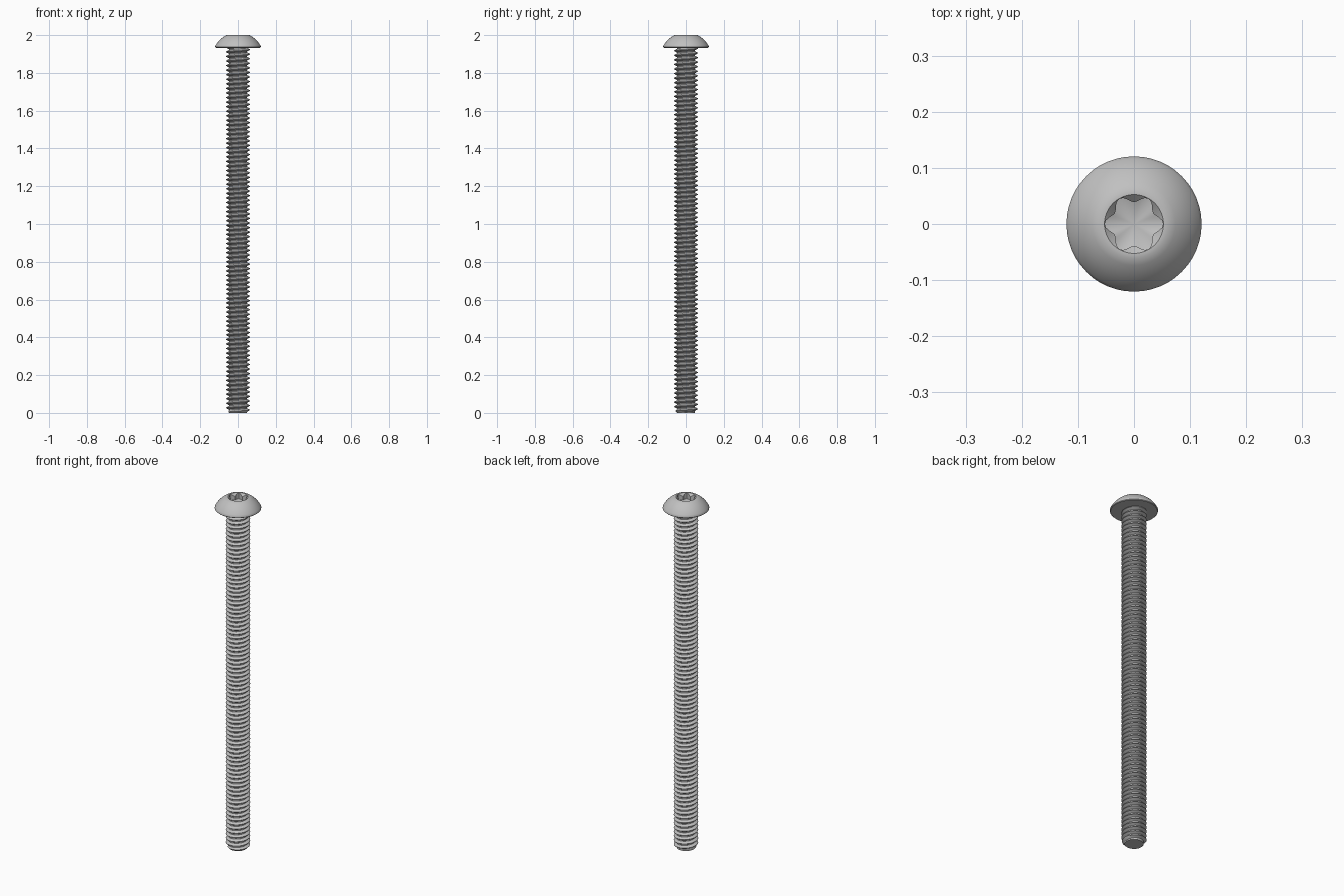
import bpy
import bmesh
from math import sin, cos, pi, radians, sqrt

cube = bpy.data.objects.get("Cube")
if cube:
    bpy.data.objects.remove(cube, do_unlink=True)

TOP, SEAT = 2.0, 1.933          # head top and underside heights
HEAD_R, FLAT_R = 0.1205, 0.061  # rim and flat crown radii
MAJOR, MINOR, PITCH = 0.0634, 0.0488, 0.02416
SEG = 48

steel = bpy.data.materials.new("plain steel")
steel.use_nodes = True
grey = (0.53, 0.53, 0.53, 1)
steel.diffuse_color = grey
steel.node_tree.nodes["Principled BSDF"].inputs["Base Color"].default_value = grey


def finish(bm, name):
    bmesh.ops.recalc_face_normals(bm, faces=bm.faces)
    mesh = bpy.data.meshes.new(name)
    bm.to_mesh(mesh)
    bm.free()
    mesh.materials.append(steel)
    obj = bpy.data.objects.new(name, mesh)
    bpy.context.collection.objects.link(obj)
    bpy.ops.object.select_all(action="DESELECT")
    obj.select_set(True)
    bpy.context.view_layer.objects.active = obj
    bpy.ops.object.shade_smooth_by_angle(angle=radians(30))
    return obj


# Head: stacked rings from the underside, over the dome, into the six-lobed socket
SOCKET_R, WAIST_R = 0.052, 0.039


def lobe(a):
    return (SOCKET_R + WAIST_R) / 2 + (SOCKET_R - WAIST_R) / 2 * cos(6 * a)


def circle(r, z):
    return lambda a: (r, z)


rim_z = SEAT + 0.009
drop = TOP - rim_z
below = (HEAD_R**2 - FLAT_R**2 - drop**2) / (2 * drop)   # dome centre below the rim
dome_r = sqrt(HEAD_R**2 + below**2)
rings = [circle(HEAD_R - 0.003, SEAT), circle(HEAD_R, SEAT + 0.003)]
for i in range(9):
    z = rim_z + drop * i / 8
    rings.append(circle(sqrt(dome_r**2 - (z - rim_z + below)**2), z))
rings += [circle(SOCKET_R + 0.0005, TOP),
          lambda a: (lobe(a), TOP - (SOCKET_R + 0.0005 - lobe(a)) * 1.0),
          lambda a: (lobe(a), TOP - 0.035)]

bm = bmesh.new()
loops = []
for ring in rings:
    loop = []
    for k in range(SEG):
        a = 2 * pi * k / SEG
        r, z = ring(a)
        loop.append(bm.verts.new((r * cos(a), r * sin(a), z)))
    loops.append(loop)
for lo, hi in zip(loops, loops[1:]):
    for k in range(SEG):
        n = (k + 1) % SEG
        bm.faces.new((lo[k], lo[n], hi[n], hi[k]))
bm.faces.new(loops[0])
apex = bm.verts.new((0, 0, TOP - 0.048))
for k in range(SEG):
    bm.faces.new((loops[-1][k], loops[-1][(k + 1) % SEG], apex))
finish(bm, "button_head")

# Shank: one right-handed helical thread, trimmed flat at both ends
STEPS = 32
profile = [(MINOR, 0), (MINOR, 0.22), (MAJOR, 0.55), (MAJOR, 0.67)]
bm = bmesh.new()
rows = []
for i in range(int((SEAT / PITCH + 4) * STEPS)):
    a = 2 * pi * i / STEPS
    row = []
    for r, t in profile:
        z = (i / STEPS - 2 + t) * PITCH
        r = min(r, max(0.047, 0.047 + z))     # lead-in chamfer at the tip
        row.append(bm.verts.new((r * cos(a), r * sin(a), z)))
    rows.append(row)
for i in range(len(rows) - STEPS - 1):
    p = rows[i] + [rows[i + STEPS][0]]
    q = rows[i + 1] + [rows[i + 1 + STEPS][0]]
    for j in range(len(profile)):
        bm.faces.new((p[j], q[j], q[j + 1], p[j + 1]))
for height, normal in ((0, (0, 0, -1)), (SEAT + 0.002, (0, 0, 1))):
    geom = bm.verts[:] + bm.edges[:] + bm.faces[:]
    cut = bmesh.ops.bisect_plane(bm, geom=geom, dist=1e-6, plane_co=(0, 0, height),
                                 plane_no=normal, clear_outer=True)
    edges = [e for e in cut["geom_cut"] if isinstance(e, bmesh.types.BMEdge)]
    bmesh.ops.contextual_create(bm, geom=edges)
loose = [v for v in bm.verts if not v.link_faces]
bmesh.ops.delete(bm, geom=loose, context="VERTS")
finish(bm, "threaded_shank")
